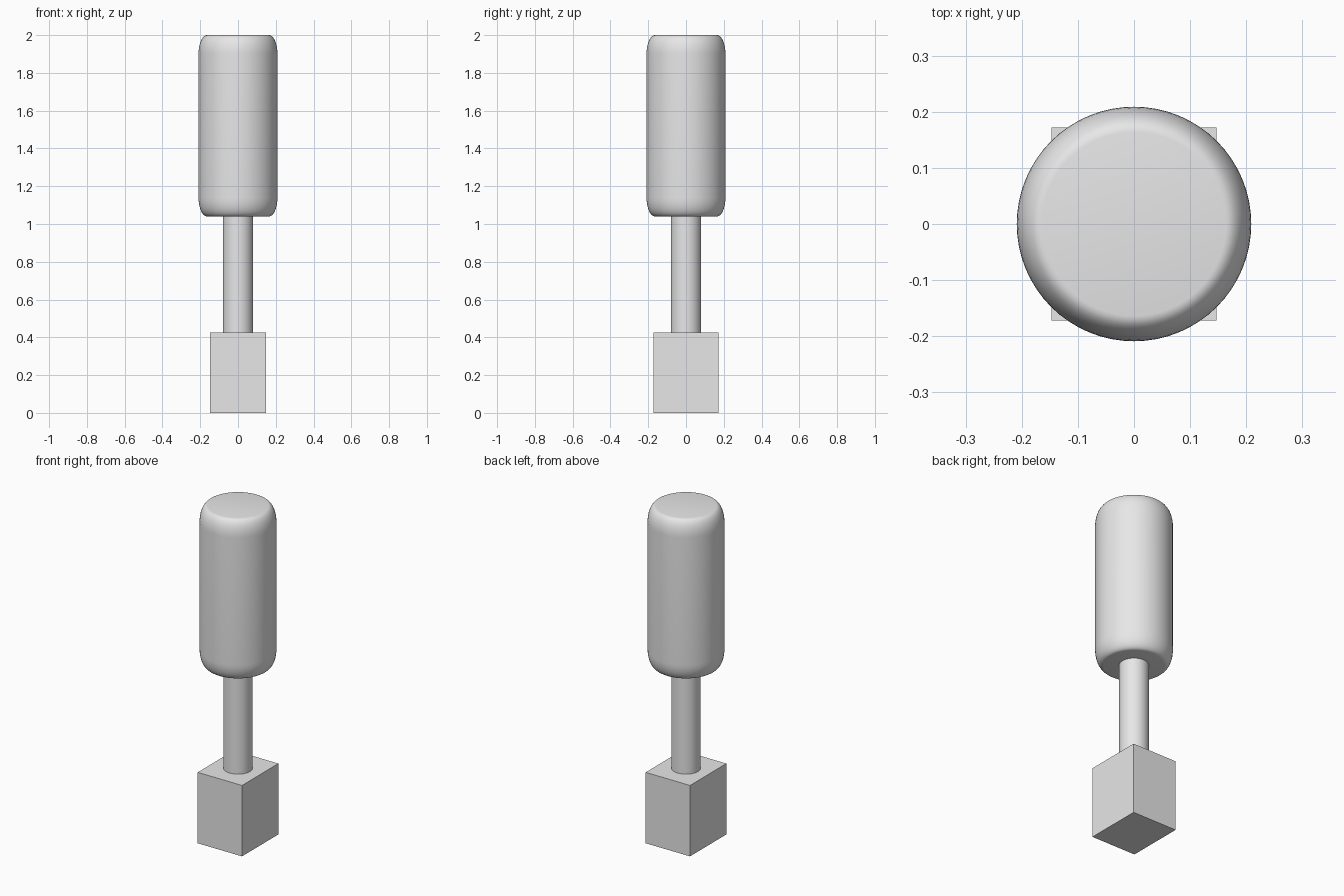
import bpy
import bmesh
import math
from mathutils import Matrix, Vector

cube = bpy.data.objects.get("Cube")
if cube:
    bpy.data.objects.remove(cube, do_unlink=True)

grey = bpy.data.materials.new("light grey")
grey.use_nodes = True
colour = (0.8, 0.8, 0.8, 1)
grey.diffuse_color = colour
grey.node_tree.nodes["Principled BSDF"].inputs["Base Color"].default_value = colour


def finish(name, bm, smooth_angle=None):
    bmesh.ops.recalc_face_normals(bm, faces=bm.faces)
    mesh = bpy.data.meshes.new(name)
    bm.to_mesh(mesh)
    bm.free()
    mesh.materials.append(grey)
    obj = bpy.data.objects.new(name, mesh)
    bpy.context.collection.objects.link(obj)
    if smooth_angle:
        bpy.ops.object.select_all(action="DESELECT")
        obj.select_set(True)
        bpy.context.view_layer.objects.active = obj
        bpy.ops.object.shade_smooth_by_angle(angle=math.radians(smooth_angle))
    return obj


def lathe(name, profile, sides=64, smooth_angle=35):
    """Turn (radius, height) points around the z axis and cap both ends."""
    bm = bmesh.new()
    rings = []
    for radius, z in profile:
        angles = [math.tau * i / sides for i in range(sides)]
        rings.append([bm.verts.new((radius * math.cos(a), radius * math.sin(a), z))
                      for a in angles])
    for low, high in zip(rings, rings[1:]):
        for i in range(sides):
            j = (i + 1) % sides
            bm.faces.new((low[i], low[j], high[j], high[i]))
    bm.faces.new(rings[0])
    bm.faces.new(rings[-1])
    return finish(name, bm, smooth_angle)


def rounded_profile(radius, bottom, top, inset, rise, steps=10):
    """Straight wall with a tall quarter-ellipse rounding at each end."""
    arc = [math.pi / 2 * i / steps for i in range(steps + 1)]
    curve = [(radius - inset + inset * math.sin(a), rise * (1 - math.cos(a))) for a in arc]
    lower = [(r, bottom + h) for r, h in curve]
    upper = [(r, top - h) for r, h in reversed(curve)]
    return lower + upper


# Rounded grip
lathe("handle", rounded_profile(0.209, 1.04, 2.0, 0.045, 0.1))

# Round rod joining grip and block
lathe("shaft", [(0.08, 0.42), (0.08, 1.045)])

# Square-edged block
bm = bmesh.new()
bmesh.ops.create_cube(bm, size=1, matrix=Matrix.Translation((0, 0, 0.2125))
                      @ Matrix.Diagonal(Vector((0.294, 0.344, 0.425, 1))))
finish("block", bm)
